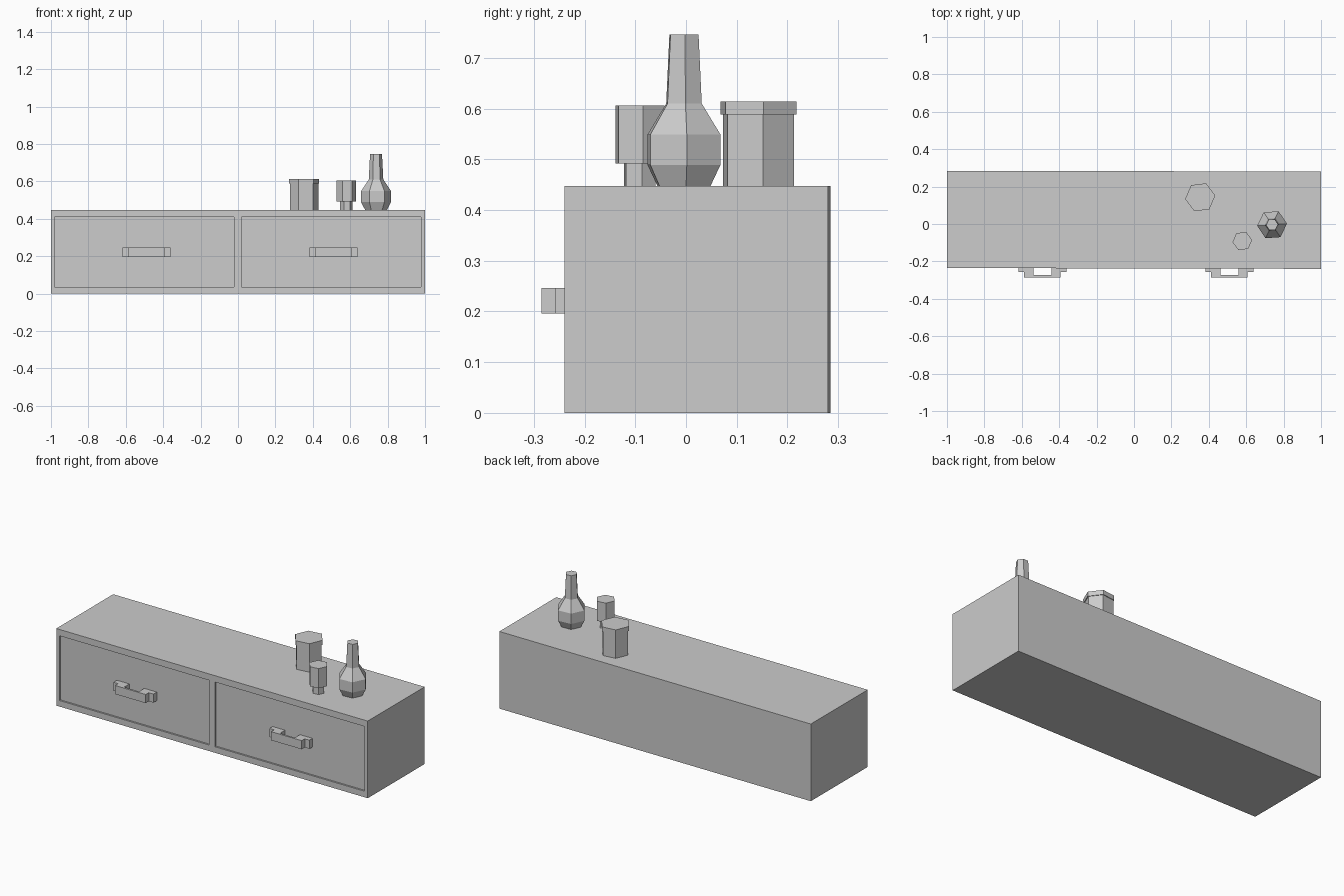
import bpy
import bmesh
from math import radians, cos, sin, tau
from mathutils import Matrix, Vector

cube = bpy.data.objects.get("Cube")
if cube:
    bpy.data.objects.remove(cube, do_unlink=True)

grey = bpy.data.materials.new("light grey")
grey.use_nodes = True
grey.diffuse_color = (0.604, 0.604, 0.604, 1)
grey.node_tree.nodes["Principled BSDF"].inputs["Base Color"].default_value = grey.diffuse_color

BODY_TOP = 0.447
SKEW = -0.0022  # the cabinet stands very slightly turned


def finish(bm, name):
    bmesh.ops.recalc_face_normals(bm, faces=bm.faces)
    mesh = bpy.data.meshes.new(name)
    bm.to_mesh(mesh)
    bm.free()
    mesh.materials.append(grey)
    obj = bpy.data.objects.new(name, mesh)
    bpy.context.collection.objects.link(obj)
    return obj


def turned(name, x, y, profile, angle):
    """Six-sided vessel from a bottom-to-top profile of (radius, height)."""
    bm = bmesh.new()
    rings = []
    for r, z in profile:
        steps = [radians(angle) + tau * i / 6 for i in range(6)]
        rings.append([bm.verts.new((x + r * cos(a), y + r * sin(a), z)) for a in steps])
    for low, high in zip(rings, rings[1:]):
        for i in range(6):
            j = (i + 1) % 6
            bm.faces.new((low[i], low[j], high[j], high[i]))
    bm.faces.new(rings[0])
    bm.faces.new(rings[-1])
    return finish(bm, name)


# Cabinet: a box with its front cut into panels, the two drawer fronts set back
bm = bmesh.new()
bmesh.ops.create_cube(bm, size=1)
bmesh.ops.scale(bm, verts=bm.verts, vec=(2, 0.52, BODY_TOP))
bmesh.ops.translate(bm, verts=bm.verts, vec=(0, 0.0225, BODY_TOP / 2))
cuts = [((x, 0, 0), (1, 0, 0)) for x in (-0.98, -0.02, 0.02, 0.98)]
cuts += [((0, 0, z), (0, 0, 1)) for z in (0.035, 0.41)]
for point, normal in cuts:
    bmesh.ops.bisect_plane(bm, geom=bm.verts[:] + bm.edges[:] + bm.faces[:],
                           plane_co=point, plane_no=normal)
bm.normal_update()
drawers = []
for f in bm.faces:
    c = f.calc_center_median()
    if f.normal.y < -0.9 and 0.035 < c.z < 0.41 and 0.02 < abs(c.x) < 0.98:
        drawers.append(f)
bmesh.ops.inset_individual(bm, faces=drawers, thickness=0, depth=-0.01)
bmesh.ops.rotate(bm, verts=bm.verts, cent=(0, 0, 0), matrix=Matrix.Rotation(SKEW, 3, "Z"))
finish(bm, "cabinet")

# Drawer handles: stepped U outline extruded upwards
WALL, STEP, INNER, OUTER = -0.225, -0.257, -0.274, -0.285
half = [(0.048, WALL), (0.128, WALL), (0.128, STEP), (0.098, STEP), (0.098, OUTER)]
outline = [(0.048, INNER)] + half
outline += [(-x, y) for x, y in reversed(outline)]
for name, cx in (("right_handle", -0.49), ("left_handle", 0.51)):
    bm = bmesh.new()
    base = bm.faces.new([bm.verts.new((cx + x, y, 0.196)) for x, y in outline])
    new = bmesh.ops.extrude_face_region(bm, geom=[base])["geom"]
    bmesh.ops.translate(bm, verts=[v for v in new if isinstance(v, bmesh.types.BMVert)],
                        vec=Vector((0, 0, 0.05)))
    finish(bm, name)

# Vessels on top
turned("vase", 0.738, -0.004,
       [(0.058, BODY_TOP), (0.08, 0.489), (0.08, 0.549), (0.039, 0.61), (0.032, 0.746)], 4)
turned("canister", 0.354, 0.143,
       [(0.0765, BODY_TOP), (0.0765, 0.588), (0.081, 0.588), (0.081, 0.614)], 7)
turned("small_jar", 0.579, -0.091,
       [(0.034, BODY_TOP), (0.034, 0.492), (0.0525, 0.492), (0.0525, 0.606)], 6.5)
